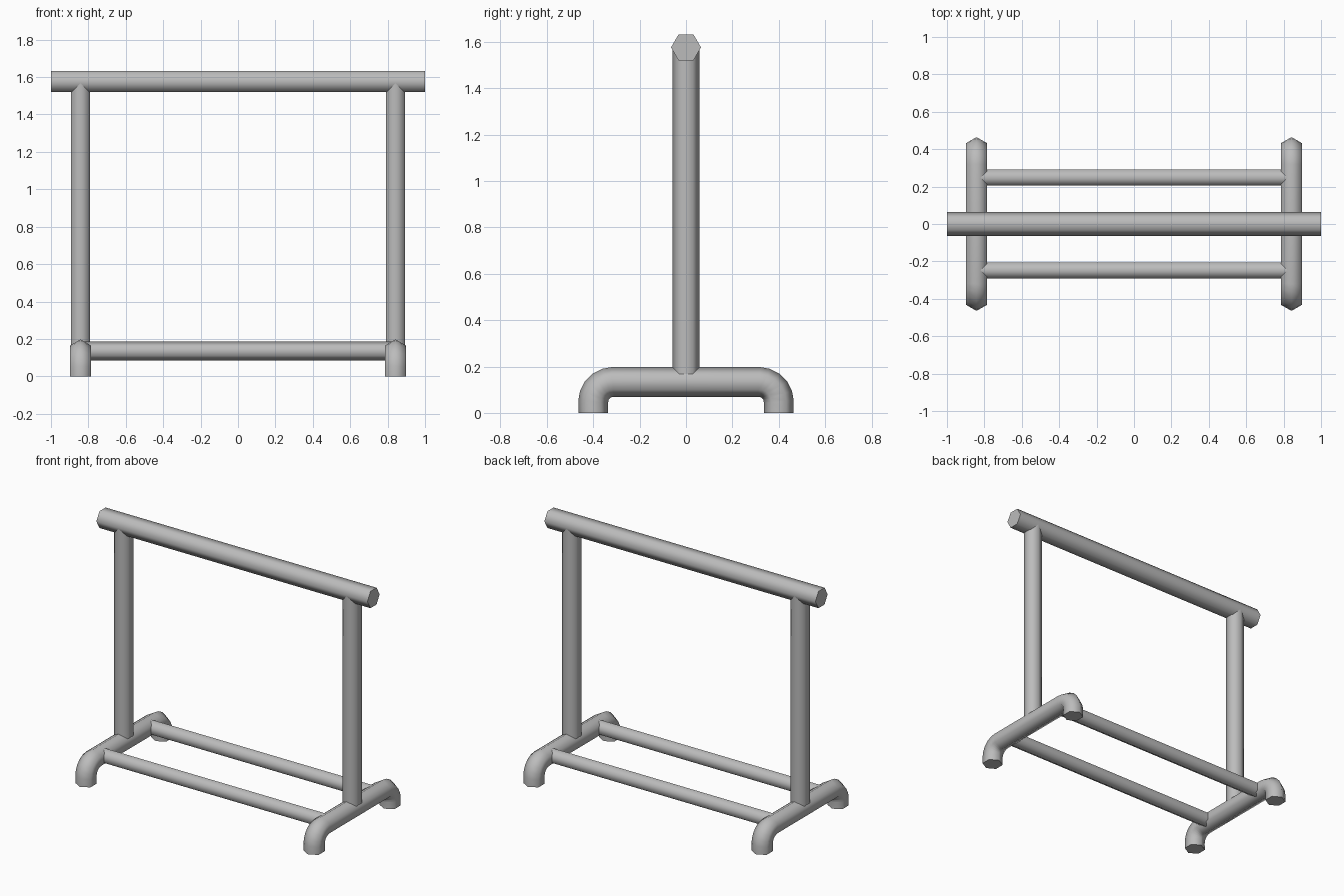
import bpy, bmesh
from math import sin, cos, pi, radians
from mathutils import Vector

if "Cube" in bpy.data.objects:
    bpy.data.objects.remove(bpy.data.objects["Cube"])

metal = bpy.data.materials.new("grey_metal")
metal.use_nodes = True
metal.diffuse_color = (0.5, 0.5, 0.5, 1)
metal.node_tree.nodes["Principled BSDF"].inputs["Base Color"].default_value = (0.5, 0.5, 0.5, 1)

SIDES = 6


def tube(name, path, radius, flat):
    """Capped hexagonal tube along a planar path; two flats face along +-flat."""
    pts = [Vector(p) for p in path]
    flat = Vector(flat)
    bm = bmesh.new()
    rings = []
    for i, p in enumerate(pts):
        before = (p - pts[i - 1]).normalized() if i else Vector()
        after = (pts[i + 1] - p).normalized() if i < len(pts) - 1 else Vector()
        corner = (before + after).normalized().cross(flat)
        rings.append([bm.verts.new(p + radius * (corner * cos(a) + flat * sin(a)))
                      for a in (2 * pi * k / SIDES for k in range(SIDES))])
    for a, b in zip(rings, rings[1:]):
        for k in range(SIDES):
            n = (k + 1) % SIDES
            bm.faces.new((a[k], a[n], b[n], b[k]))
    bm.faces.new(rings[0])
    bm.faces.new(rings[-1])
    bmesh.ops.recalc_face_normals(bm, faces=bm.faces)
    mesh = bpy.data.meshes.new(name)
    bm.to_mesh(mesh)
    bm.free()
    mesh.materials.append(metal)
    obj = bpy.data.objects.new(name, mesh)
    bpy.context.collection.objects.link(obj)
    bpy.ops.object.select_all(action='DESELECT')
    obj.select_set(True)
    bpy.context.view_layer.objects.active = obj
    bpy.ops.object.shade_smooth_by_angle(angle=radians(70))
    return obj


X, Y, Z = (1, 0, 0), (0, 1, 0), (0, 0, 1)
POST_X, BASE_Z, BAR_Z = 0.842, 0.133, 1.576
FOOT_Y, BEND, STEPS = 0.4, 0.085, 5

# Hanging rail
tube("top_rail", [(-1, 0, BAR_Z), (1, 0, BAR_Z)], 0.0645, Z)

# Half of the bent foot profile in y, z: floor, then a quarter bend
half = [(FOOT_Y, 0)]
for i in range(STEPS + 1):
    a = pi / 2 * i / STEPS
    half.append((FOOT_Y - BEND + BEND * cos(a), BASE_Z - BEND + BEND * sin(a)))
profile = half + [(-y, z) for y, z in reversed(half)]

# Uprights and bent feet
for side, x in (("left", POST_X), ("right", -POST_X)):
    tube(side + "_post", [(x, 0, BASE_Z), (x, 0, BAR_Z)], 0.0588, X)
    tube(side + "_foot", [(x, y, z) for y, z in profile], 0.0645, X)

# Lower stretchers
for side, y in (("front", -0.248), ("back", 0.248)):
    tube(side + "_stretcher", [(-POST_X, y, 0.135), (POST_X, y, 0.135)], 0.05, Y)
